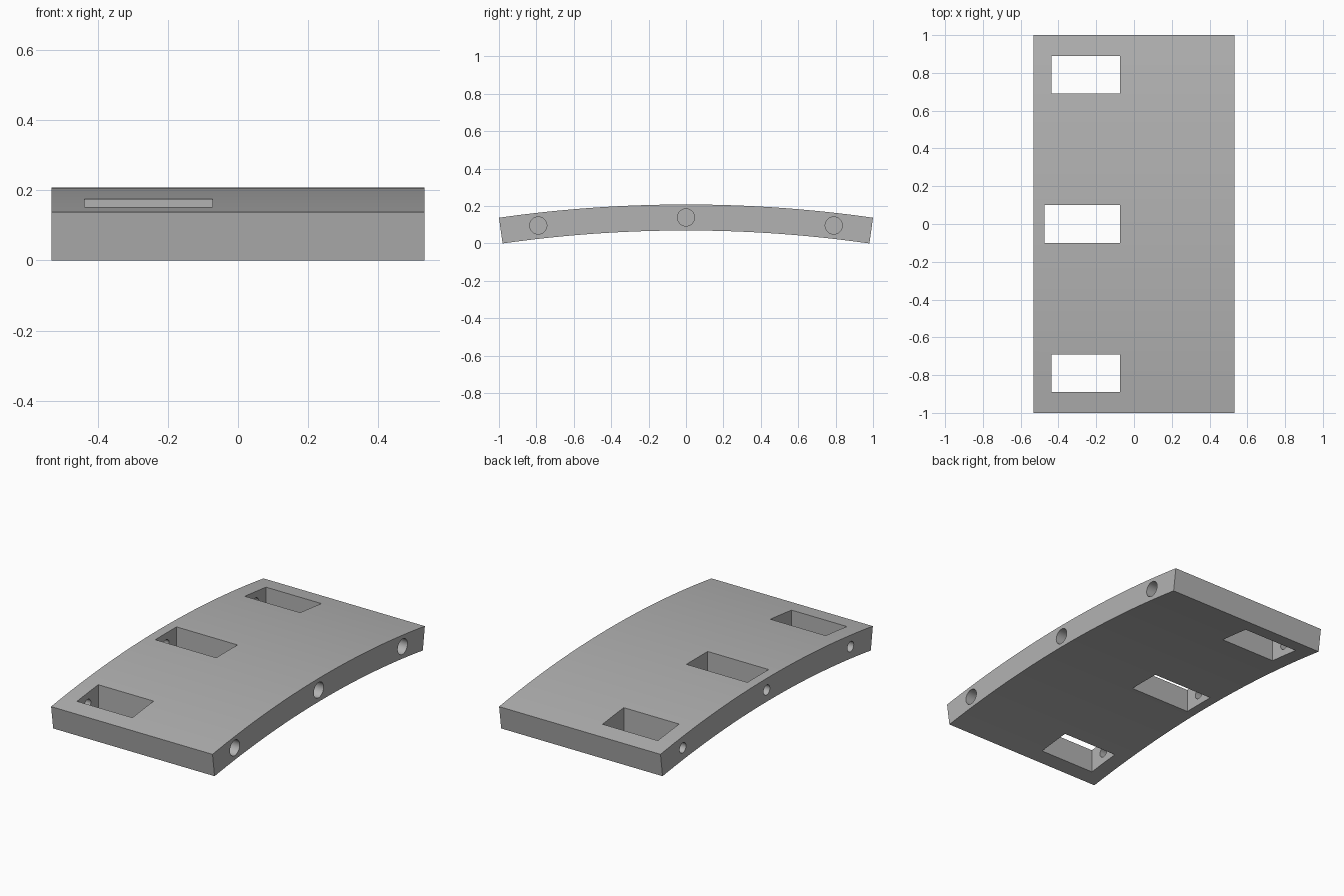
import bpy, bmesh, math
from mathutils import Matrix

cube = bpy.data.objects.get("Cube")
if cube:
    bpy.data.objects.remove(cube, do_unlink=True)

HALF_W = 0.532      # half width along x
R_OUT = 7.1         # outer arc radius
THICK = 0.139
R_IN = R_OUT - THICK
END = math.asin(1 / R_OUT)
CENTRE_Z = -R_IN * math.cos(END)
STEPS = 48

grey = bpy.data.materials.new("plain_grey")
grey.use_nodes = True
colour = (0.45, 0.45, 0.45, 1)
grey.diffuse_color = colour
grey.node_tree.nodes["Principled BSDF"].inputs["Base Color"].default_value = colour


def make_object(name, bm):
    bmesh.ops.recalc_face_normals(bm, faces=bm.faces)
    mesh = bpy.data.meshes.new(name)
    bm.to_mesh(mesh)
    bm.free()
    mesh.materials.append(grey)
    obj = bpy.data.objects.new(name, mesh)
    bpy.context.collection.objects.link(obj)
    return obj


def cut(target, name, bm):
    cutter = make_object(name, bm)
    cutter.hide_render = True
    mod = target.modifiers.new(name, 'BOOLEAN')
    mod.operation = 'DIFFERENCE'
    mod.solver = 'EXACT'
    mod.object = cutter
    bpy.context.view_layer.objects.active = target
    bpy.ops.object.modifier_apply(modifier=name)
    bpy.data.objects.remove(cutter, do_unlink=True)


def box(x0, x1, y0, y1):
    bm = bmesh.new()
    bmesh.ops.create_cube(bm, size=1, matrix=Matrix.Translation(
        ((x0 + x1) / 2, (y0 + y1) / 2, 0.1)) @ Matrix.Diagonal((x1 - x0, y1 - y0, 1, 1)))
    return bm


def bore(x0, x1, y, z, radius):
    bm = bmesh.new()
    bmesh.ops.create_cone(bm, cap_ends=True, segments=32, radius1=radius, radius2=radius,
                          depth=x1 - x0, matrix=Matrix.Translation(((x0 + x1) / 2, y, z))
                          @ Matrix.Rotation(math.pi / 2, 4, 'Y'))
    return bm


# Curved slab: arc profile extruded across the width
angles = [END * (2 * i / STEPS - 1) for i in range(STEPS + 1)]
profile = [(R_OUT, a) for a in angles] + [(R_IN, a) for a in reversed(angles)]
bm = bmesh.new()
face = bm.faces.new([bm.verts.new((-HALF_W, r * math.sin(a), CENTRE_Z + r * math.cos(a)))
                     for r, a in profile])
side = bmesh.ops.extrude_face_region(bm, geom=[face])
bmesh.ops.translate(bm, vec=(2 * HALF_W, 0, 0),
                    verts=[v for v in side["geom"] if isinstance(v, bmesh.types.BMVert)])
slab = make_object("curved_slab", bm)

# Three stations: through pocket, wide blind bore, narrow bore into the pocket
for y, z, pocket_left in ((-0.79, 0.096, -0.438), (0, 0.139, -0.475), (0.79, 0.096, -0.438)):
    cut(slab, "pocket_cutter", box(pocket_left, -0.073, y - 0.1, y + 0.1))
    cut(slab, "wide_bore_cutter", bore(0.15, 0.6, y, z, 0.046))
    cut(slab, "narrow_bore_cutter", bore(-0.6, -0.35, y, z, 0.03))

# Smooth shading with sharp edges kept
slab.select_set(True)
bpy.context.view_layer.objects.active = slab
bpy.ops.object.shade_smooth_by_angle(angle=math.radians(30))
